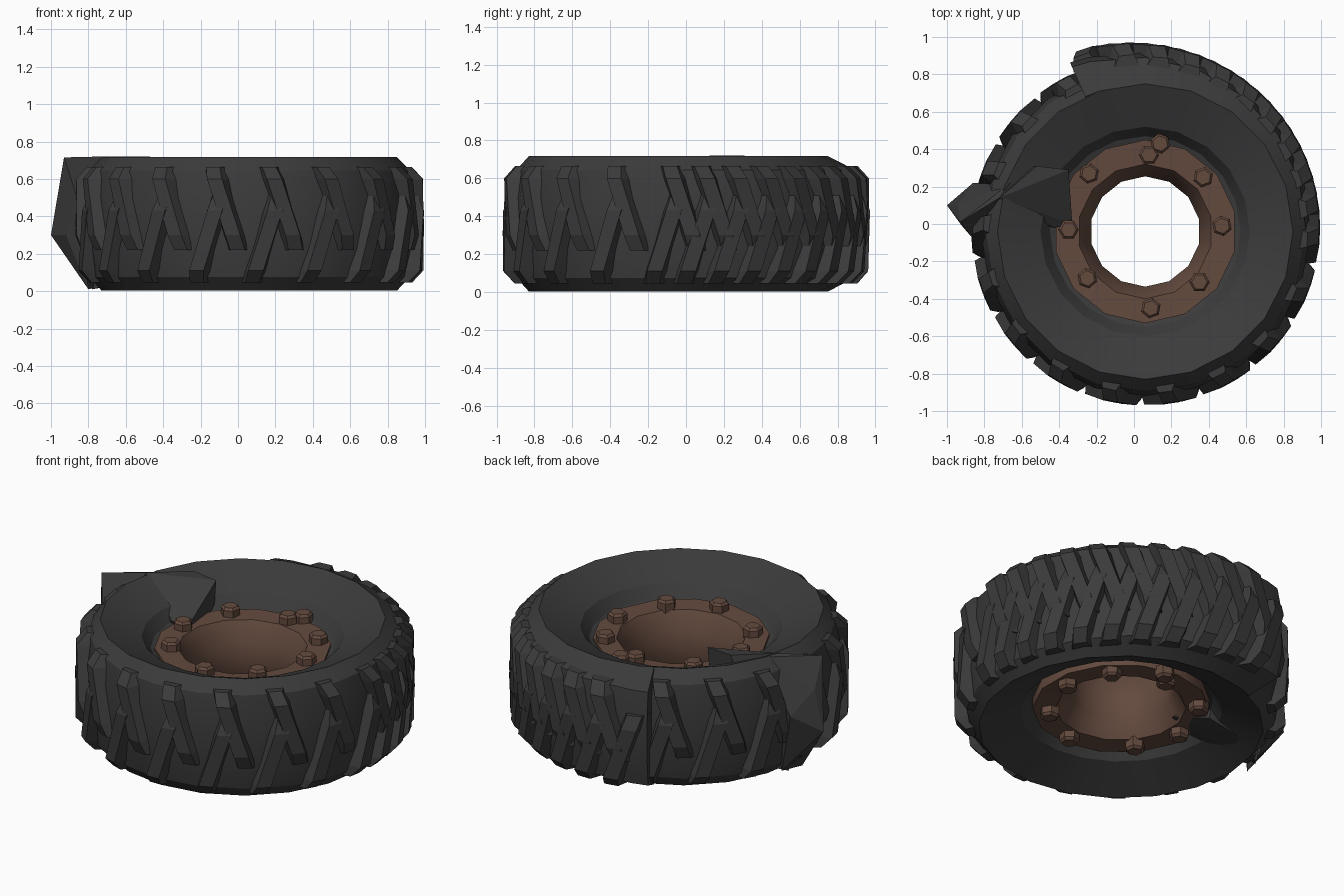
import bpy, bmesh, math
from mathutils import Vector

if "Cube" in bpy.data.objects:
    bpy.data.objects.remove(bpy.data.objects["Cube"])

CX, CY = 0.06, -0.04          # wheel axis, off centre because of the torn flap
START = 108                   # angle (degrees) where the tread layer is split


def material(name, rgb):
    m = bpy.data.materials.new(name)
    m.diffuse_color = (*rgb, 1)
    m.use_nodes = True
    m.node_tree.nodes["Principled BSDF"].inputs["Base Color"].default_value = m.diffuse_color
    return m


RUBBER = material("black rubber", (0.044, 0.044, 0.044))
RUST = material("rusty brown", (0.125, 0.068, 0.048))


def peel(deg):
    """Outward lift of the split tread; deg runs START..START+360."""
    return 0.10 * max(0.0, (deg - 330) / (START + 360 - 330)) ** 2


def polar(r, deg, z):
    a = math.radians(deg)
    return Vector((CX + r * math.cos(a), CY + r * math.sin(a), z))


def finish(bm, name, mat, smooth=None):
    bmesh.ops.recalc_face_normals(bm, faces=bm.faces)
    me = bpy.data.meshes.new(name)
    bm.to_mesh(me)
    bm.free()
    ob = bpy.data.objects.new(name, me)
    bpy.context.collection.objects.link(ob)
    me.materials.append(mat)
    if smooth:
        bpy.ops.object.select_all(action='DESELECT')
        ob.select_set(True)
        bpy.context.view_layer.objects.active = ob
        bpy.ops.object.shade_smooth_by_angle(angle=math.radians(smooth))
    return ob


def loft(bm, rings, closed):
    """Join equal closed cross-sections; cap the ends unless closed."""
    rows = [[bm.verts.new(p) for p in ring] for ring in rings]
    n = len(rows[0])
    pairs = list(zip(rows, rows[1:])) + ([(rows[-1], rows[0])] if closed else [])
    for a, b in pairs:
        for j in range(n):
            k = (j + 1) % n
            bm.faces.new((a[j], a[k], b[k], b[j]))
    if not closed:
        bm.faces.new(rows[0])
        bm.faces.new(rows[-1][::-1])


def mirrored(half, mid=0.36):
    return half + [(r, 2 * mid - z) for r, z in reversed(half)]


# Tyre carcass: dished sidewalls, spiralled outward where the tread peels
tyre_profile = mirrored([(0.47, 0.53), (0.51, 0.545), (0.56, 0.615), (0.74, 0.695),
                         (0.79, 0.717), (0.855, 0.645), (0.88, 0.5)])
bm = bmesh.new()
rings = []
for d in [START + i * 18 for i in range(21)] + [START + 366]:
    rings.append([polar(r + (peel(d) if r > 0.8 else 0), d, z) for r, z in tyre_profile])
loft(bm, rings, False)
finish(bm, "tyre_carcass", RUBBER, 30)

# Rim: two flat flanges and a waisted hub opening
rim_profile = mirrored([(0.49, 0.50), (0.49, 0.55), (0.36, 0.545), (0.295, 0.43)], 0.335)
bm = bmesh.new()
loft(bm, [[polar(r, 90 + i * 360 / 14, z) for r, z in rim_profile] for i in range(14)], True)
finish(bm, "rim", RUST, 30)

# Tread lugs: two interleaved rows of slanted bars, crowded in the peeled part
bm = bmesh.new()


def lug(start, stations, left, right):
    rings = []
    for turn, z, base, top in stations:
        d = start + turn
        p = peel(d)
        rings.append([polar(base + p, d - left, z), polar(top + p, d - 2.5, z),
                      polar(top + p, d + 2.5, z), polar(base + p, d + right, z)])
    loft(bm, rings, False)


upper = [(0, 0.665, 0.80, 0.865), (1.4, 0.60, 0.82, 0.925),
         (7.5, 0.30, 0.83, 0.93), (9, 0.22, 0.83, 0.90)]
lower = [(0, 0.045, 0.80, 0.865), (1.2, 0.11, 0.82, 0.925),
         (7.5, 0.43, 0.83, 0.93), (9, 0.51, 0.83, 0.90)]
starts = [117 + 20 * i for i in range(13)] + [368 + 11 * i for i in range(9)]
for s in starts:
    lug(s, upper, 4.0, 5.0)
    lug(s + (14 if s < 350 else 5), lower, 4.3, 4.3)
lug(112, lower, 4.3, 4.3)
finish(bm, "tread_lugs", RUBBER)

# Hexagonal bolts on both flanges, one extra knocked loose
spots = [(0.08, 0.37), (0.37, 0.25), (0.47, -0.01), (0.35, -0.31), (0.09, -0.45),
         (-0.25, -0.29), (-0.35, -0.03), (-0.24, 0.27), (0.14, 0.43)]
for side, z0, z1 in (("upper", 0.53, 0.60), ("lower", 0.14, 0.07)):
    bm = bmesh.new()
    for n, s in enumerate(spots):
        loft(bm, [[Vector((s[0] + r * math.cos(math.radians(a + 20 * n)),
                           s[1] + r * math.sin(math.radians(a + 20 * n)), z))
                   for a in range(0, 360, 60)]
                  for r, z in ((0.055, z0), (0.055, z0 + (z1 - z0) * 0.8), (0.042, z1))], False)
    finish(bm, side + "_bolts", RUST)


def hull(name, pts):
    bm = bmesh.new()
    for p in pts:
        bm.verts.new(p)
    bmesh.ops.convex_hull(bm, input=bm.verts)
    junk = [v for v in bm.verts if not v.link_faces]
    bmesh.ops.delete(bm, geom=junk, context='VERTS')
    finish(bm, name, RUBBER)


# Torn sidewall: a raised wedge crossing the dish and a flap sticking outward
hull("torn_sidewall_upper", [(-0.72, 0.14, 0.72), (-0.52, 0.31, 0.72), (-0.35, 0.29, 0.715),
                             (-0.33, 0.0, 0.56), (-0.43, -0.02, 0.56), (-0.36, 0.28, 0.5),
                             (-0.34, 0.0, 0.48), (-0.75, 0.1, 0.5), (-0.6, 0.3, 0.5)])
hull("torn_sidewall_lower", [(-0.78, 0.12, 0.01), (-0.55, 0.24, 0.05), (-0.36, 0.22, 0.1),
                             (-0.25, 0.03, 0.15), (-0.43, -0.02, 0.12), (-0.75, 0.1, 0.25),
                             (-0.4, 0.2, 0.25)])
hull("torn_flap", [(-1.0, 0.1, 0.3), (-0.93, 0.01, 0.715), (-0.94, 0.1, 0.54), (-0.72, 0.14, 0.72),
                   (-0.66, 0.22, 0.71), (-0.80, 0.02, 0.01), (-0.76, 0.16, 0.02),
                   (-0.92, -0.01, 0.3), (-0.86, 0.22, 0.4), (-0.86, -0.08, 0.5)])
